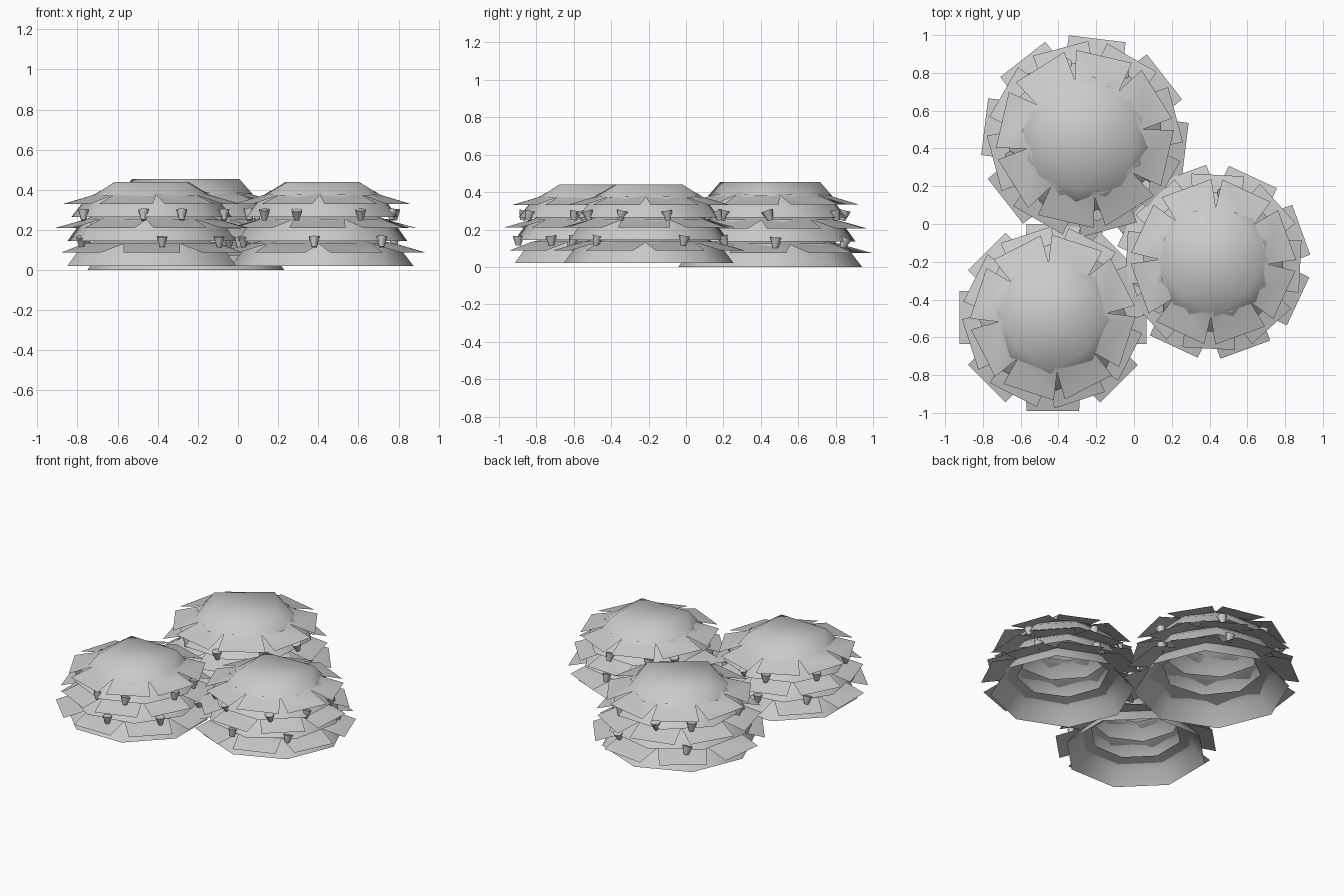
import bpy, bmesh, math, random
from mathutils import Matrix, Vector

if "Cube" in bpy.data.objects:
    bpy.data.objects.remove(bpy.data.objects["Cube"])

random.seed(4)


def polar(r, deg, z):
    a = math.radians(deg)
    return (r * math.cos(a), r * math.sin(a), z)


def finish(name, bm, loc, s):
    me = bpy.data.meshes.new(name)
    bm.to_mesh(me)
    bm.free()
    ob = bpy.data.objects.new(name, me)
    bpy.context.collection.objects.link(ob)
    ob.location = loc
    ob.scale = (s, s, s)
    bpy.context.view_layer.objects.active = ob
    ob.select_set(True)
    bpy.ops.object.shade_smooth_by_angle(angle=math.radians(60))
    ob.select_set(False)
    return ob


def skirt(name, rings, turn, loc, s):
    """Open eight-sided shell through (radius, height) rings."""
    bm = bmesh.new()
    rows = [[bm.verts.new(polar(r, turn + 45 * i, z)) for i in range(8)] for r, z in rings]
    for lo, hi in zip(rows, rows[1:]):
        for i in range(8):
            j = (i + 1) % 8
            bm.faces.new((lo[i], lo[j], hi[j], hi[i]))
    finish(name, bm, loc, s)


def leaf_ring(name, tip, tip_z, core_r, rise, turn, loc, s):
    """Eight broad flaps, parted by V notches, joined at the inside."""
    bm = bmesh.new()
    notch = tip - 0.125
    core = [bm.verts.new(polar(core_r, turn + 45 * i - 22.5, tip_z + rise)) for i in range(8)]
    mid = [bm.verts.new(polar(notch, turn + 45 * i - 22.5, tip_z + rise * 0.7)) for i in range(8)]
    half = math.degrees(math.atan2(0.14, tip))
    r = math.hypot(0.14, tip)
    for i in range(8):
        j = (i + 1) % 8
        a = bm.verts.new(polar(r, turn + 45 * i - half, tip_z))
        b = bm.verts.new(polar(r, turn + 45 * i + half, tip_z))
        bm.faces.new((core[i], mid[i], mid[j], core[j]))
        bm.faces.new((mid[i], a, b, mid[j]))
    finish(name, bm, loc, s)


def crown(name, turn, loc, s):
    """Square flat top flaring to an eight-sided edge."""
    bm = bmesh.new()
    top = [bm.verts.new(polar(0.25, turn + 90 * i, 0.42)) for i in range(4)]
    rim = [bm.verts.new(polar(0.31 - 0.02 * (i % 2), turn + 45 * i, 0.352)) for i in range(8)]
    bm.faces.new(top)
    for i in range(4):
        a, b, c = rim[2 * i], rim[2 * i + 1], rim[(2 * i + 2) % 8]
        t, u = top[i], top[(i + 1) % 4]
        bm.faces.new((a, b, t))
        bm.faces.new((b, u, t))
        bm.faces.new((b, c, u))
    finish(name, bm, loc, s)


def berries(name, count, radius, z, loc, s):
    """Small fruits hanging below the leaves, tapering to a blunt tip."""
    bm = bmesh.new()
    start = random.uniform(0, 60)
    for i in range(count):
        p = Vector(polar(radius, start + 360 / count * i + random.uniform(-13, 13), z))
        tilt = Matrix.Rotation(random.uniform(-0.4, 0.4), 4, 'X')
        bmesh.ops.create_cone(bm, cap_ends=True, segments=6, radius1=0.014, radius2=0.03,
                              depth=0.052, matrix=Matrix.Translation(p) @ tilt)
    finish(name, bm, loc, s)


# name, location, scale, skirt turn, crown turn, leaf turns per tier
bushes = [
    ("back_bush", (-0.26, 0.45, 0.0), 1.08, 0, -8, (-7, 15, 32)),
    ("left_bush", (-0.43, -0.495, 0.02), 1.0, 22.5, 43, (0, 18, 27)),
    ("right_bush", (0.42, -0.2, 0.02), 1.0, 0, 47, (20, 42, 20)),
]
# tier, leaf tip radius, tip height, inner radius, rise
tiers = [
    ("lower", 0.495, 0.068, 0.29, 0.06),
    ("middle", 0.46, 0.19, 0.29, 0.06),
    ("upper", 0.415, 0.31, 0.26, 0.064),
]

for name, loc, s, turn, ctop, leaf in bushes:
    # stacked shells
    skirt(name + "_lower_skirt", [(0.455, 0.0), (0.39, 0.085), (0.355, 0.115)], turn, loc, s)
    skirt(name + "_middle_skirt", [(0.43, 0.125), (0.375, 0.20), (0.33, 0.235)], turn + 10, loc, s)
    skirt(name + "_upper_skirt", [(0.40, 0.245), (0.345, 0.315), (0.285, 0.36)], turn + 20, loc, s)
    # leaf rings
    for (tier, tip, z, core_r, rise), a in zip(tiers, leaf):
        leaf_ring(f"{name}_{tier}_leaves", tip, z, core_r, rise, a, loc, s)
    crown(name + "_crown", ctop, loc, s)
    # fruit
    berries(name + "_lower_berries", 6, 0.405, 0.12, loc, s)
    berries(name + "_upper_berries", 8, 0.375, 0.255, loc, s)
